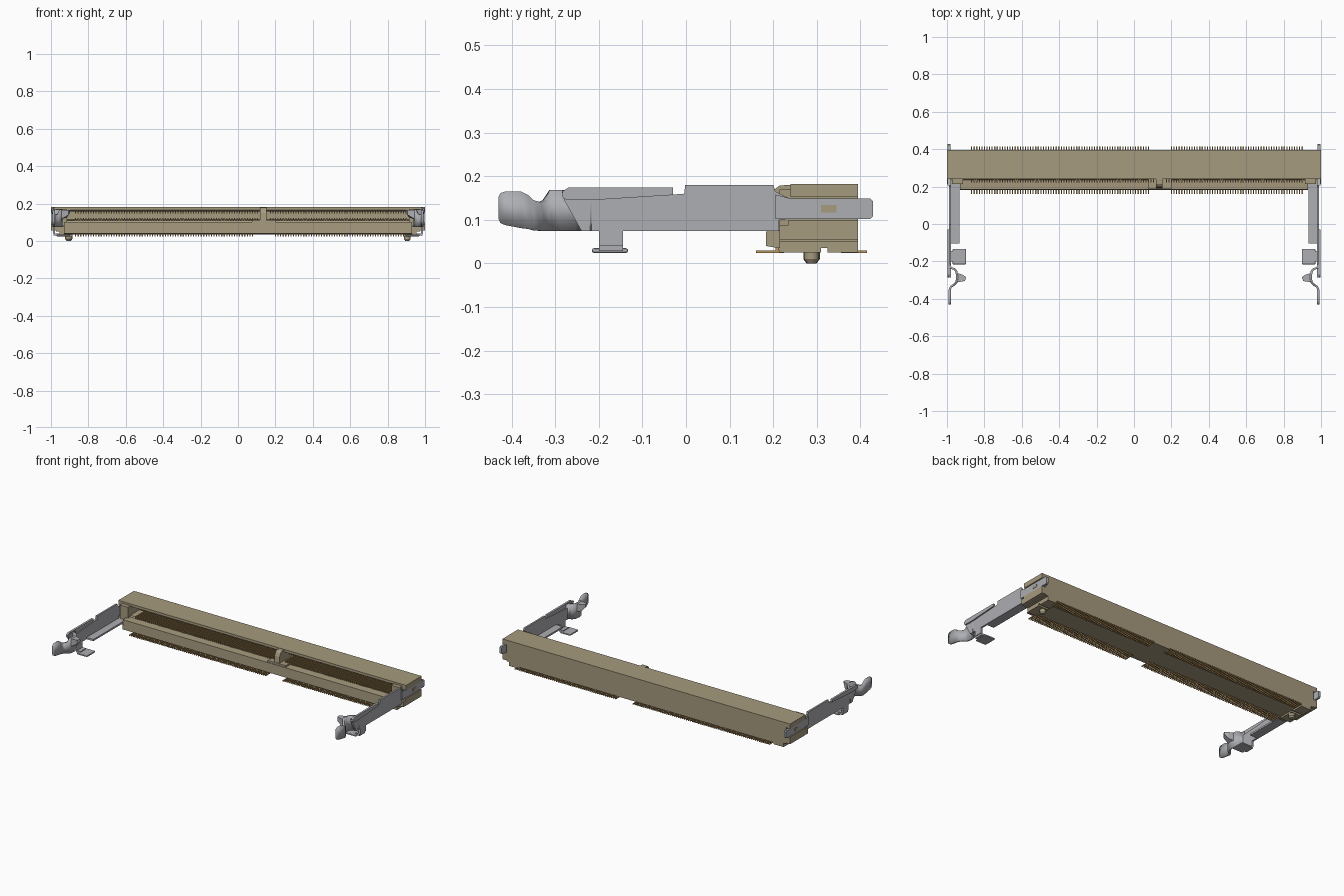
import bpy, bmesh, math

def material(name, rgb):
    m = bpy.data.materials.new(name)
    m.diffuse_color = (*rgb, 1)
    return m

TAN = material("tan plastic", (0.38, 0.325, 0.21))
STEEL = material("steel", (0.42, 0.425, 0.45))
GOLD = material("gold contact", (0.50, 0.31, 0.12))

def finish(bm, name, mat, smooth=False):
    bmesh.ops.recalc_face_normals(bm, faces=bm.faces)
    me = bpy.data.meshes.new(name)
    bm.to_mesh(me)
    bm.free()
    me.materials.append(mat)
    if smooth:
        me.shade_smooth()
        me.set_sharp_from_angle(angle=math.radians(35))
    ob = bpy.data.objects.new(name, me)
    bpy.context.collection.objects.link(ob)
    return ob

def add_box(bm, x0, x1, y0, y1, z0, z1):
    vs = bmesh.ops.create_cube(bm, size=1)["verts"]
    for v in vs:
        v.co = (x1 if v.co.x > 0 else x0, y1 if v.co.y > 0 else y0, z1 if v.co.z > 0 else z0)

def boxes(name, mat, items):
    bm = bmesh.new()
    for b in items:
        add_box(bm, *b)
    return finish(bm, name, mat)

def side_profile(name, mat, pts, x0, x1):
    """Extrude a (y, z) outline along x."""
    bm = bmesh.new()
    f = bm.faces.new([bm.verts.new((x0, y, z)) for y, z in pts])
    ext = bmesh.ops.extrude_face_region(bm, geom=[f])["geom"]
    for v in ext:
        if isinstance(v, bmesh.types.BMVert):
            v.co.x = x1
    return finish(bm, name, mat)

# Slotted housing
side_profile("housing", TAN, [
    (0.395, 0.035), (0.395, 0.182), (0.24, 0.182), (0.24, 0.166), (0.265, 0.156),
    (0.345, 0.156), (0.345, 0.114), (0.24, 0.110), (0.235, 0.102), (0.185, 0.100),
    (0.183, 0.040), (0.215, 0.035)], -0.93, 0.93)

# Key rib in the slot and its base
side_profile("key_rib", TAN, [
    (0.345, 0.105), (0.345, 0.160), (0.24, 0.180), (0.215, 0.179), (0.203, 0.170),
    (0.195, 0.150), (0.190, 0.098)], 0.118, 0.153)
boxes("key_base", TAN, [(0.075, 0.20, 0.188, 0.30, 0.098, 0.112)])

# Contact rows, split around the key
PITCH = 0.0137
xs = [-0.868 + i * PITCH for i in range(130)]
tails = [x for x in xs if x < 0.085 or x > 0.195]
front, back, lower, upper = [], [], [], []
for x in tails:
    a, b = x - 0.003, x + 0.003
    front += [(a, b, 0.160, 0.225, 0.024, 0.030), (a, b, 0.205, 0.213, 0.028, 0.040)]
    back += [(a, b, 0.355, 0.415, 0.024, 0.030), (a, b, 0.372, 0.380, 0.028, 0.040)]
for x in xs:
    if not 0.105 < x < 0.166:
        a, b = x - 0.003, x + 0.003
        lower.append((a, b, 0.222, 0.345, 0.108, 0.122))
        upper.append((a, b, 0.262, 0.345, 0.146, 0.158))
boxes("front_solder_tails", GOLD, front)
boxes("rear_solder_tails", GOLD, back)
boxes("lower_contacts", GOLD, lower)
boxes("upper_contacts", GOLD, upper)

def span(s, x0, x1, *rest):
    """Box limits on the side s."""
    return (min(s * x0, s * x1), max(s * x0, s * x1), *rest)

def spring_latch(name, s):
    """Bent strip: x, y, lower z, upper z."""
    path = [(0.986, -0.215, 0.075, 0.168), (0.980, -0.235, 0.075, 0.168),
            (0.962, -0.240, 0.075, 0.168), (0.950, -0.252, 0.075, 0.168),
            (0.945, -0.285, 0.075, 0.168), (0.950, -0.312, 0.075, 0.168),
            (0.962, -0.325, 0.075, 0.145), (0.978, -0.335, 0.075, 0.140),
            (0.985, -0.350, 0.076, 0.145), (0.985, -0.362, 0.079, 0.157),
            (0.985, -0.378, 0.081, 0.165), (0.985, -0.415, 0.088, 0.165),
            (0.985, -0.426, 0.093, 0.161), (0.985, -0.430, 0.102, 0.153)]
    bm = bmesh.new()
    rows = [(bm.verts.new((s * x, y, a)), bm.verts.new((s * x, y, b))) for x, y, a, b in path]
    for p, q in zip(rows, rows[1:]):
        bm.faces.new((p[0], q[0], q[1], p[1]))
    ob = finish(bm, name, STEEL, True)
    mod = ob.modifiers.new("thickness", "SOLIDIFY")
    mod.thickness = 0.011
    mod.offset = 0

for s, side in ((-1, "left"), (1, "right")):
    # Housing ends: inner wall, roof, lower block and feet
    boxes(side + "_housing_end", TAN, [
        span(s, 0.915, 0.972, 0.215, 0.395, 0.050, 0.170),
        span(s, 0.92, 1.0, 0.24, 0.395, 0.152, 0.182),
        span(s, 0.92, 1.0, 0.235, 0.395, 0.055, 0.100),
        span(s, 0.96, 1.0, 0.215, 0.24, 0.055, 0.088),
        span(s, 0.885, 0.955, 0.215, 0.310, 0.025, 0.056),
        span(s, 0.885, 0.955, 0.325, 0.395, 0.025, 0.056),
        span(s, 0.885, 0.955, 0.310, 0.325, 0.036, 0.056),
        span(s, 0.985, 0.998, 0.31, 0.345, 0.117, 0.134)])

    # Locating peg with tapered tip
    bm = bmesh.new()
    r = 0.019 if s < 0 else 0.017
    for r1, r2, z0, z1 in ((r, r, 0.010, 0.036), (r * 0.6, r, 0.0, 0.010)):
        vs = bmesh.ops.create_cone(bm, cap_ends=True, segments=24, radius1=r1, radius2=r2,
                                   depth=z1 - z0)["verts"]
        bmesh.ops.translate(bm, verts=vs, vec=(s * 0.905, 0.288, (z0 + z1) / 2))
    finish(bm, side + "_locating_peg", TAN, True)

    # Side arm plate
    side_profile(side + "_arm", STEEL, [
        (-0.318, 0.075), (0.213, 0.075), (0.213, 0.100), (0.235, 0.102), (0.235, 0.150),
        (0.205, 0.165), (0.200, 0.180), (-0.002, 0.180), (-0.004, 0.160), (-0.03, 0.158),
        (-0.22, 0.146), (-0.28, 0.146), (-0.285, 0.167), (-0.24, 0.168), (-0.24, 0.075)]
        [1:], s * 0.979, s * 0.990)
    # Raised outer lip along the arm
    side_profile(side + "_arm_lip", STEEL, [
        (-0.275, 0.146), (-0.22, 0.145), (-0.03, 0.157), (-0.03, 0.174), (-0.27, 0.174),
        (-0.283, 0.165), (-0.285, 0.154)], s * 0.985, s * 0.998)
    # Tail held in the housing end, with a rounded tip
    side_profile(side + "_arm_tail", STEEL, [
        (0.205, 0.102), (0.422, 0.102), (0.429, 0.108), (0.429, 0.143), (0.422, 0.149),
        (0.24, 0.149), (0.205, 0.158)], s * 0.982, s * 0.996)
    # Support ledge, solder pad and its upright tab
    boxes(side + "_support_ledge", STEEL, [span(s, 0.932, 0.985, -0.105, 0.22, 0.075, 0.086)])
    boxes(side + "_pad_tab", STEEL, [span(s, 0.979, 0.990, -0.20, -0.145, 0.040, 0.080),
                                     span(s, 0.955, 0.986, -0.20, -0.145, 0.028, 0.040)])
    pad = boxes(side + "_solder_pad", STEEL, [span(s, 0.898, 0.970, -0.216, -0.133, 0.024, 0.035)])
    bev = pad.modifiers.new("round", "BEVEL")
    bev.width, bev.segments = 0.005, 2

    # Sprung latch, finger lever and catch nub
    spring_latch(side + "_spring_latch", s)
    bm = bmesh.new()
    low = [bm.verts.new((s * x, y, z)) for x, y, z in (
        (0.947, -0.262, 0.115), (0.915, -0.272, 0.125), (0.897, -0.285, 0.150),
        (0.905, -0.305, 0.140), (0.948, -0.312, 0.115))]
    top = [bm.verts.new((v.co.x, v.co.y, 0.165)) for v in low]
    bm.faces.new(low)
    bm.faces.new(top)
    for i in range(5):
        j = (i + 1) % 5
        bm.faces.new((low[i], low[j], top[j], top[i]))
    finish(bm, side + "_catch_nub", STEEL)
